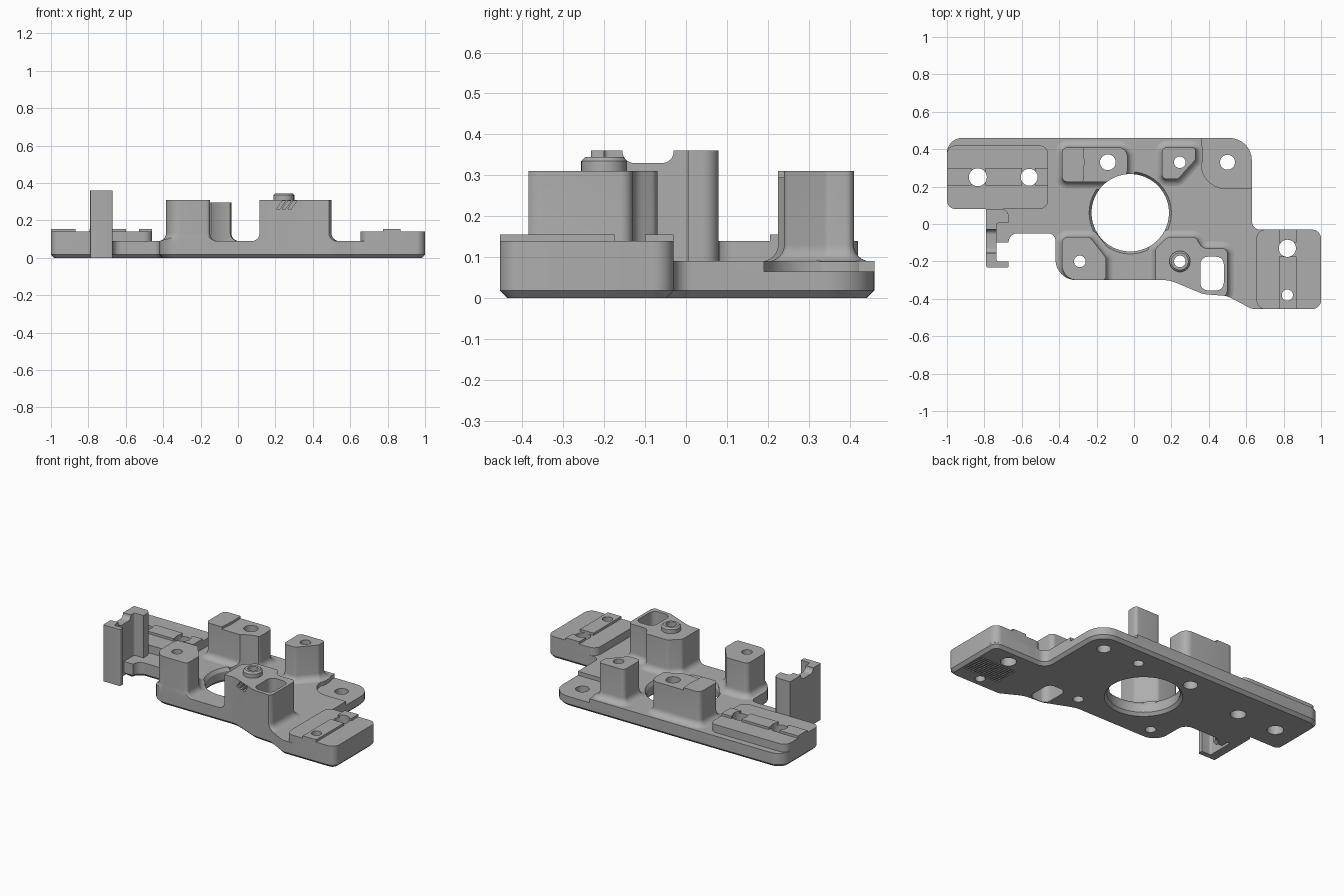
import bpy, bmesh, math
from mathutils import Vector

cube = bpy.data.objects.get("Cube")
if cube:
    bpy.data.objects.remove(cube, do_unlink=True)

grey = bpy.data.materials.new("machined grey")
grey.use_nodes = True
grey.diffuse_color = (0.42, 0.42, 0.42, 1)
grey.node_tree.nodes["Principled BSDF"].inputs["Base Color"].default_value = (0.42, 0.42, 0.42, 1)


def rounded(corners, steps=8):
    """Counter-clockwise corners (x, y, radius) -> list of (point, outward offset)."""
    out = []
    for i, (x, y, r) in enumerate(corners):
        p = Vector((x, y))
        a = (p - Vector(corners[i - 1][:2])).normalized()
        b = (Vector(corners[(i + 1) % len(corners)][:2]) - p).normalized()
        na, nb = Vector((a.y, -a.x)), Vector((b.y, -b.x))
        miter = (na + nb) / (1 + na.dot(nb))
        if r == 0:
            out.append((p, miter))
            continue
        side = 1 if a.cross(b) > 0 else -1
        centre = p - miter * r * side
        turn = math.atan2(a.cross(b), a.dot(b))
        n = max(2, math.ceil(steps * abs(turn) / (math.pi / 2)))
        for k in range(n + 1):
            t = turn * k / n
            c, s = math.cos(t), math.sin(t)
            normal = Vector((na.x * c - na.y * s, na.x * s + na.y * c))
            out.append((centre + normal * r * side, normal))
    return out


def box(x0, x1, y0, y1, r=0.0):
    return rounded([(x0, y0, r), (x1, y0, r), (x1, y1, r), (x0, y1, r)])


def circle(x, y, r, n=40):
    ring = [Vector((math.cos(math.tau * k / n), math.sin(math.tau * k / n))) for k in range(n)]
    return [(Vector((x, y)) + d * r, d) for d in ring]


def loft(name, outline, rings, axis="z"):
    """Stack the outline at each (offset, height) and close both ends."""
    bm = bmesh.new()
    loops = []
    for off, h in rings:
        loop = []
        for p, n in outline:
            u, v = p + n * off
            loop.append(bm.verts.new({"z": (u, v, h), "x": (h, u, v), "y": (v, h, u)}[axis]))
        loops.append(loop)
    for lo, hi in zip(loops, loops[1:]):
        for i in range(len(lo)):
            bm.faces.new((lo[i - 1], lo[i], hi[i], hi[i - 1]))
    bm.faces.new(loops[0][::-1])
    bm.faces.new(loops[-1])
    bmesh.ops.recalc_face_normals(bm, faces=bm.faces)
    mesh = bpy.data.meshes.new(name)
    bm.to_mesh(mesh)
    bm.free()
    mesh.materials.append(grey)
    ob = bpy.data.objects.new(name, mesh)
    bpy.context.scene.collection.objects.link(ob)
    return ob


def prism(name, outline, low, high, axis="z"):
    return loft(name, outline, [(0, low), (0, high)], axis)


cutters = []


def cutter(*args):
    ob = prism("cutter", *args)
    ob.hide_render = True
    cutters.append(ob)
    return ob


def carve(ob, tools, operation="DIFFERENCE"):
    for tool in tools:
        mod = ob.modifiers.new("carve", "BOOLEAN")
        mod.operation, mod.solver, mod.object = operation, "EXACT", tool
    bpy.context.view_layer.update()
    done = ob.evaluated_get(bpy.context.evaluated_depsgraph_get())
    mesh = bpy.data.meshes.new_from_object(done)
    ob.modifiers.clear()
    ob.data = mesh


# Outline of the base plate
plate_outline = rounded([
    (-1, .08, .05), (-.79, .08, 0), (-.79, -.05, 0), (-.735, -.05, 0), (-.735, -.1, 0),
    (-.67, -.1, 0), (-.67, -.05, .045), (-.42, -.05, .04), (-.42, -.3, .11),
    (.19, -.3, .15), (.37, -.375, .1), (.5, -.385, .12), (.63, -.455, .08),
    (1, -.455, .05), (1, -.03, .05), (.63, -.03, .045), (.63, .46, .12), (-1, .46, .08)])
plate = loft("base_plate", plate_outline, [(-.018, 0), (0, .018), (0, .09)])

# Through holes, main bore and oval pocket
holes = [cutter(circle(x, y, r), -.1, .6) for x, y, r in (
    (-.835, .25, .048), (-.56, .25, .045), (.82, -.13, .046), (.82, -.38, .03),
    (.5, .33, .04), (-.14, .33, .042), (.245, .33, .031), (-.29, -.2, .031), (.245, -.2, .031))]
holes.append(cutter(box(.355, .48, -.355, -.175, .04), -.1, .6))
bore = cutter(circle(-.02, .06, .207, 72), -.1, .6)
rim = loft("cutter", circle(-.02, .06, .207, 72), [(.02, -.005), (0, .018), (0, .07), (.016, .095)])
cutters.append(rim)

# Lowered corner seat and grooves in the underside
seat = cutter(rounded([(.36, .19, .13), (.8, .19, 0), (.8, .6, 0), (.36, .6, 0)]), .065, .3)
grooves = [cutter(box(.72, .97, y, y + .009), -.1, .012)
           for y in [-.345 + .0165 * k for k in range(10)]]
carve(plate, holes + [bore, rim, seat] + grooves)
parts = [plate]

# Clamp blocks with their raised ridges
left_block = prism("right_clamp_block", box(-1, -.46, .08, .42, .045), .03, .14)
right_block = prism("left_clamp_block", box(.655, 1, -.455, -.03, .048), .03, .14)
ridges = [prism("right_ridge", box(x0, x1, .205, .3), .13, .155)
          for x0, x1 in ((-1, -.87), (-.795, -.6), (-.53, -.46))]
ridges += [prism("left_ridge", box(.775, .87, y0, y1), .13, .155)
           for y0, y1 in ((-.455, -.175), (-.1, -.03))]
for ob in [left_block, right_block] + ridges:
    carve(ob, holes[:4])
    parts.append(ob)

# Towers with flared feet, trimmed to the plate edge
limit = cutter(plate_outline, -.1, .6)
flare = [(.04, .06), (.04, .089)]
flare += [(.04 * (1 - math.sin(a)), .09 + .04 * (1 - math.cos(a)))
          for a in [math.pi / 2 * k / 6 for k in range(1, 7)]]


def tower(name, corners, height, tools):
    ob = loft(name, rounded(corners), flare + [(0, height)])
    carve(ob, [limit], "INTERSECT")
    carve(ob, tools)
    parts.append(ob)


step = cutter(rounded([(-.28, .1, 0), (.1, .1, 0), (.1, .6, 0), (-.28, .6, 0),
                       (-.265, .33, .1)]), .295, .6)
slits = [cutter(rounded([(.26, x, 0), (.26, x + .018, 0), (.305, x + .05, 0), (.305, x + .032, 0)][::-1]),
                -.5, -.29, "y") for x in (.205, .235, .265)]

tower("back_wide_tower", [(-.385, .225, .03), (-.035, .225, .07), (-.035, .41, .05),
                          (-.385, .41, .03)], .31, [bore, step, holes[5]])
tower("back_corner_tower", [(.15, .24, .025), (.235, .24, .025), (.33, .345, .025),
                            (.33, .41, .02), (.15, .41, .025)], .31, [holes[6]])
tower("front_corner_tower", [(-.385, -.3, .08), (-.15, -.3, .02), (-.15, -.18, .03),
                             (-.235, -.07, .03), (-.385, -.07, .03)], .31, [bore, holes[7]])
tower("front_wide_tower", [(.115, -.32, .02), (.2, -.4, 0), (.5, -.4, .05), (.5, -.13, .03),
                           (.365, -.13, .045), (.33, -.07, .03), (.18, -.07, .03),
                           (.115, -.13, .03)], .31, [bore, holes[8], holes[9]] + slits)

# Raised bushing on the front tower
bushing = loft("bushing", circle(.245, -.2, .056), [(0, .3), (0, .335), (-.01, .345)])
carve(bushing, [holes[8]])
parts.append(bushing)

# Channel-shaped post at the side
post = prism("side_post", rounded([
    (-.79, -.232, .008), (-.67, -.232, .008), (-.67, -.2, 0), (-.735, -.2, .012),
    (-.735, .005, .012), (-.67, .005, 0), (-.67, .08, .04), (-.79, .08, 0)]), 0, .36)
scoop = cutter(rounded([(-.155, .33, .028), (-.03, .33, .028), (-.03, .5, 0), (-.155, .5, 0)]),
               -.9, -.6, "x")
carve(post, [scoop])
parts.append(post)

# Clean up and shade
for ob in cutters:
    bpy.data.objects.remove(ob, do_unlink=True)
bpy.ops.object.select_all(action="DESELECT")
for ob in parts:
    ob.select_set(True)
bpy.context.view_layer.objects.active = plate
bpy.ops.object.shade_smooth_by_angle(angle=math.radians(30))
